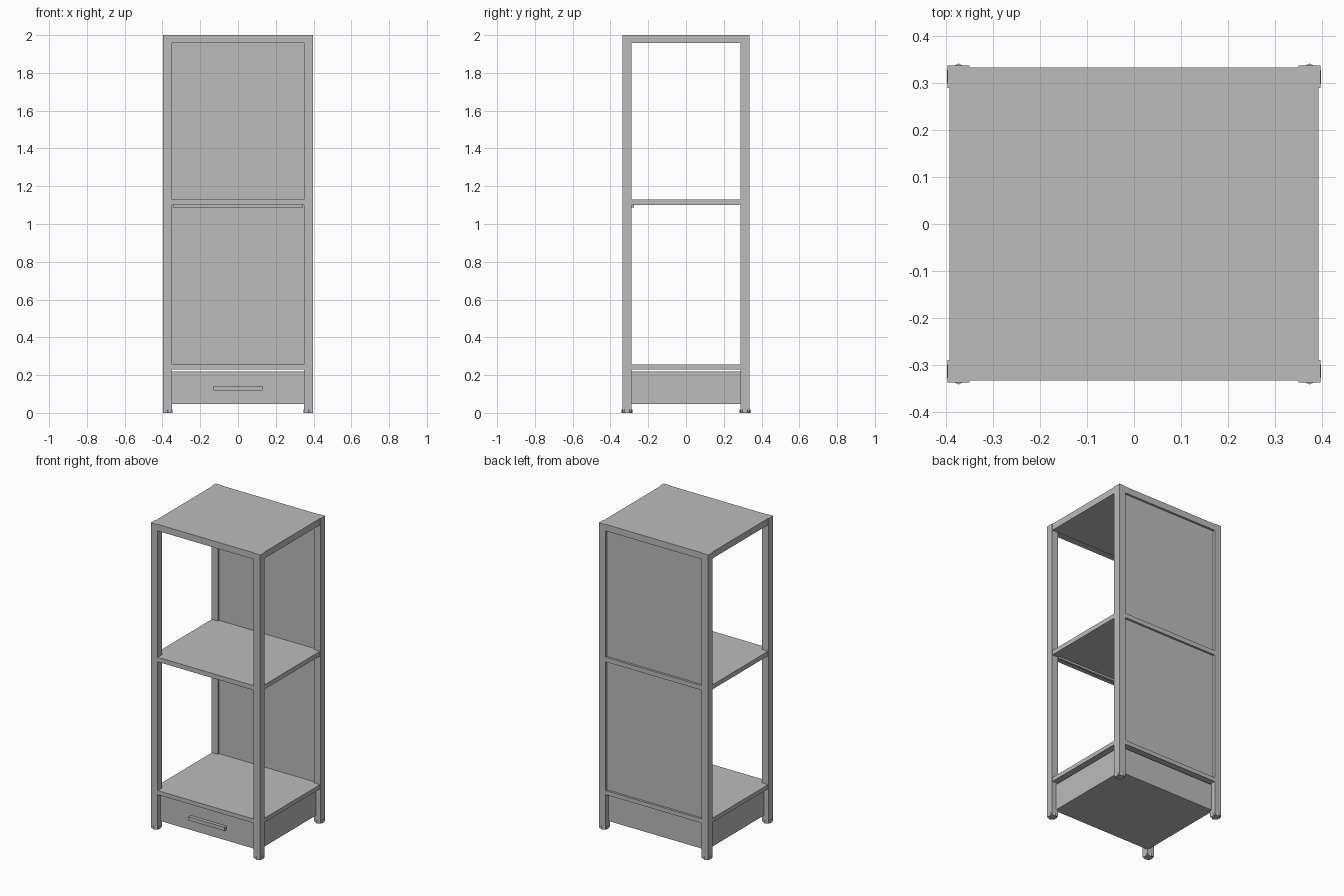
import bpy
import math

cube = bpy.data.objects.get("Cube")
if cube:
    bpy.data.objects.remove(cube, do_unlink=True)

# One flat grey finish
grey = bpy.data.materials.new("plain_grey")
grey.use_nodes = True
colour = (0.5, 0.5, 0.5, 1)
grey.diffuse_color = colour
grey.node_tree.nodes["Principled BSDF"].inputs["Base Color"].default_value = colour


def box(name, xs, ys, zs):
    """Box given by its extent on each axis."""
    spans = (xs, ys, zs)
    bpy.ops.mesh.primitive_cube_add(size=1, location=[(a + b) / 2 for a, b in spans])
    ob = bpy.context.object
    ob.name = name
    for v in ob.data.vertices:
        for i, (a, b) in enumerate(spans):
            v.co[i] *= b - a
    ob.data.materials.append(grey)
    return ob


def span(a, b):
    return (min(a, b), max(a, b))


W, D, H = 0.396, 0.336, 2.0     # outer half width, half depth, height
LEG = 0.047                     # leg thickness
IX, IY = W - LEG, D - LEG       # inner faces of the legs
STEP = 0.004                    # rails sit just inside the leg faces

# Four square legs on hexagonal feet
for sx, side in ((-1, "right"), (1, "left")):
    for sy, end in ((-1, "front"), (1, "back")):
        box(f"{end}_{side}_leg", span(sx * IX, sx * W), span(sy * IY, sy * D), (0.004, H))
        bpy.ops.mesh.primitive_cylinder_add(
            vertices=6, radius=0.0285, depth=0.018,
            location=(sx * (W - LEG / 2), sy * (D - LEG / 2), 0.009))
        foot = bpy.context.object
        foot.name = f"{end}_{side}_foot"
        # Turn a corner of the hexagon toward the front if needed
        if max(v.co.y for v in foot.data.vertices) < 0.028:
            foot.rotation_euler.z = math.pi / 6
        foot.data.materials.append(grey)

# Rails and boards at each level
for level, low, high in (("lower", 0.23, 0.257), ("middle", 1.1, 1.13), ("top", 1.957, H)):
    for s, end in ((-1, "front"), (1, "back")):
        box(f"{level}_{end}_rail", (-IX, IX), span(s * IY, s * (D - STEP)), (low, high))
    for s, side in ((-1, "right"), (1, "left")):
        box(f"{level}_{side}_rail", span(s * IX, s * (W - STEP)), (-IY, IY), (low, high))
    box(f"{level}_board", (-IX, IX), (-IY, IY), (low + 0.002, high))

# Recessed back panels
for name, low, high in (("lower", 0.257, 1.1), ("upper", 1.13, 1.957)):
    box(f"{name}_back_panel", (-IX, IX), (0.302, 0.318), (low, high))

# Thin strip under the front of the middle board
box("front_strip", (-IX + 0.004, IX - 0.004), (-0.29, -0.275), (1.087, 1.1))

# Drawer with its handle
box("drawer", (-0.362, 0.362), (-0.303, 0.303), (0.047, 0.22))
box("drawer_handle", (-0.13, 0.13), (-0.325, -0.303), (0.118, 0.142))
